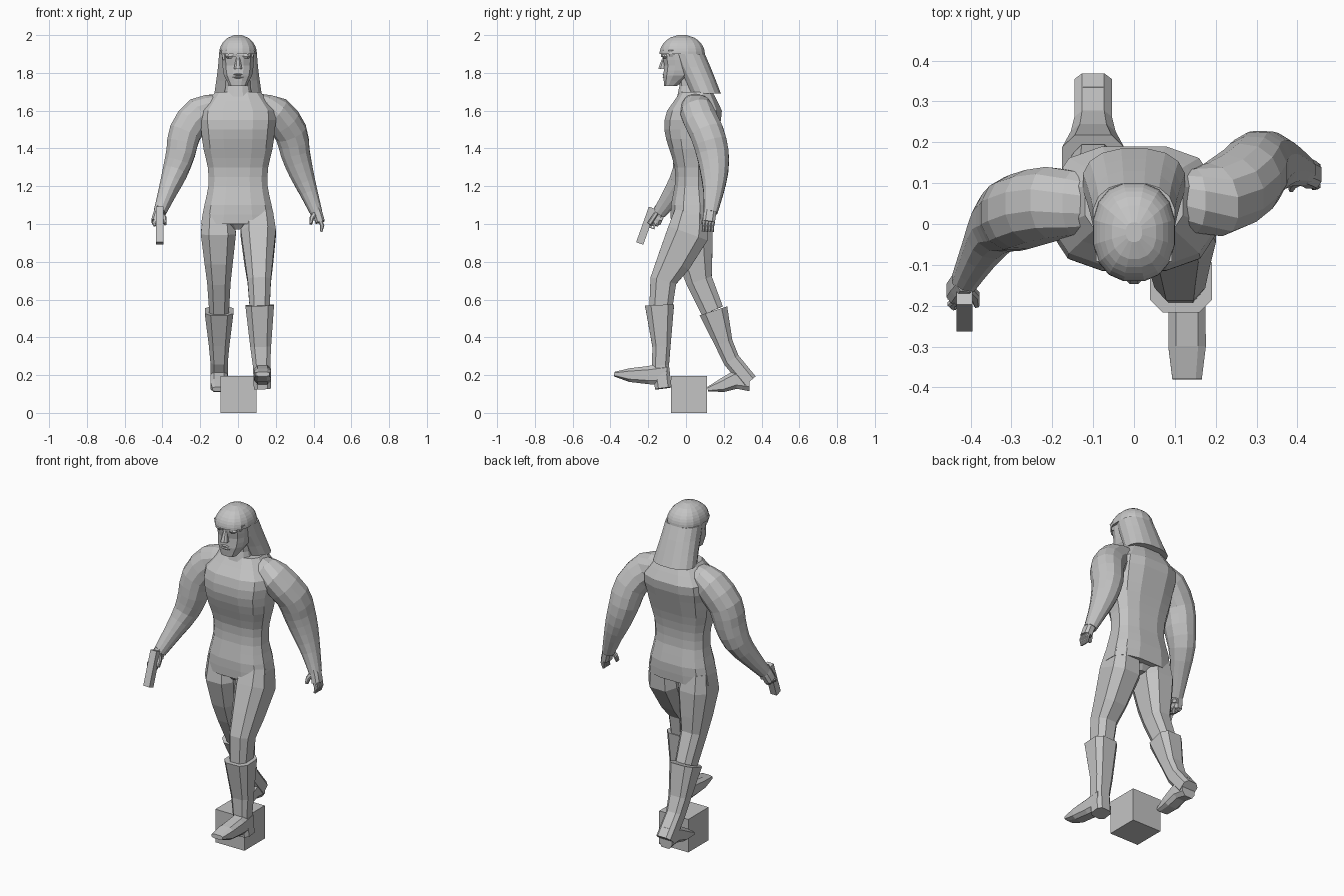
import bpy, bmesh
from math import cos, sin, pi, sqrt, copysign
from mathutils import Vector

cube = bpy.data.objects.get("Cube")
if cube:
    bpy.data.objects.remove(cube, do_unlink=True)

grey = bpy.data.materials.new("plain_grey")
grey.use_nodes = True
grey.diffuse_color = (0.55, 0.55, 0.55, 1)
shader = grey.node_tree.nodes["Principled BSDF"]
shader.inputs["Base Color"].default_value = grey.diffuse_color


def spread(start, end, count):
    """Evenly spaced values."""
    return [start + (end - start) * i / (count - 1) for i in range(count)]


def refine(values):
    """Insert a smoothly interpolated value between each pair."""
    last = len(values) - 1
    result = []
    for i in range(last):
        here, after = values[i], values[i + 1]
        outer = values[max(i - 1, 0)] + values[min(i + 2, last)]
        result += [here, (9 * (here + after) - outer) / 16]
    return result + [values[last]]


def outline(sides, square):
    """Rounded polygon with flat front, back and sides."""
    points = []
    for i in range(sides):
        angle = 2 * pi * (i + 0.5) / sides
        points.append([copysign(abs(f) ** square, f) for f in (cos(angle), sin(angle))])
    size = max(u for u, v in points)
    return [(u / size, v / size) for u, v in points]


def skin(name, frames, sides, square):
    """Join rings, each given as a centre and two half axes."""
    bm = bmesh.new()
    shape = outline(sides, square)
    rings = [[bm.verts.new(mid + across * u + along * v) for u, v in shape]
             for mid, across, along in frames]
    for low, high in zip(rings, rings[1:]):
        for i in range(sides):
            bm.faces.new((low[i - 1], low[i], high[i], high[i - 1]))
    bm.faces.new(rings[0])
    bm.faces.new(rings[-1])
    bmesh.ops.recalc_face_normals(bm, faces=bm.faces)
    mesh = bpy.data.meshes.new(name)
    bm.to_mesh(mesh)
    bm.free()
    mesh.materials.append(grey)
    bpy.context.collection.objects.link(bpy.data.objects.new(name, mesh))


def level(name, bottom, top, wide, front, back, x=0, sides=12, square=0.8, smooth=False):
    """Level rings at even heights, with half widths and side profiles."""
    if smooth:
        wide, front, back = refine(wide), refine(front), refine(back)
    frames = []
    for z, w, f, b in zip(spread(bottom, top, len(wide)), wide, front, back):
        frames.append((Vector((x, (f + b) / 2, z)), Vector((w, 0, 0)), Vector((0, (b - f) / 2, 0))))
    skin(name, frames, sides, square)


def tube(name, x, y, z, wide, deep, sides=8, square=0.7, smooth=False):
    """Rings square to a path; single numbers hold along its length."""
    rows = [v if isinstance(v, list) else [v] * len(y) for v in (x, y, z, wide, deep)]
    if smooth:
        rows = [refine(row) for row in rows]
    path = [Vector(p) for p in zip(*rows[:3])]
    frames = []
    for i, (mid, w, d) in enumerate(zip(path, rows[3], rows[4])):
        ahead = (path[min(i + 1, len(path) - 1)] - path[max(i - 1, 0)]).normalized()
        across = Vector((1, 0, 0))
        across = (across - ahead * across.dot(ahead)).normalized()
        frames.append((mid, across * w, across.cross(ahead) * d))
    skin(name, frames, sides, square)


# Stand block
tube("stand_block", x=.003, y=[.015, .015], z=[0, .195], wide=.095, deep=.095, sides=4)

# Torso and neck
level("torso", bottom=1, top=1.7, smooth=True, square=0.7,
      wide=[.195, .178, .157, .16, .183, .195, .198, .12],
      front=[-.08, -.08, -.06, -.06, -.09, -.115, -.1, -.03],
      back=[.135, .14, .12, .12, .14, .17, .19, .14])
level("crotch", bottom=.97, top=1.02, wide=[.03, .1], front=[-.04, -.08], back=[.08, .12])
level("neck", bottom=1.66, top=1.8, wide=[.08, .065, .065],
      front=[-.05, -.035, -.04], back=[.1, .08, .08])

# Head and face
level("head", bottom=1.73, top=1.95, smooth=True,
      wide=[.045, .074, .082, .085, .08],
      front=[-.115, -.12, -.115, -.125, -.115],
      back=[-.05, .04, .06, .07, .07])
level("nose", bottom=1.82, top=1.89, sides=8,
      wide=[.022, .015, .009], front=[-.147, -.135, -.12], back=[-.1, -.1, -.1])
for name, z in ("lower_lip", 1.77), ("upper_lip", 1.785):
    level(name, bottom=z, top=z + .012, sides=8,
          wide=[.02, .03, .02], front=[-.118, -.125, -.118], back=[-.1, -.1, -.1])
for side, sign in ("left", 1), ("right", -1):
    level(side + "_brow", bottom=1.875, top=1.9, x=sign * .04, sides=8,
          wide=[.015, .028, .02], front=[-.118, -.126, -.122], back=[-.08, -.08, -.08])

# Hair: domed crown, long mane and uneven fringe
dome = [sqrt(1 - t * t) for t in spread(0, .98, 8)]
level("hair_crown", bottom=1.9, top=2, sides=16, square=0.85, wide=[.1 * r for r in dome],
      front=[-.02 - .12 * r for r in dome], back=[-.02 + .12 * r for r in dome])
level("hair_mane", bottom=1.69, top=1.9, sides=16, square=0.85, wide=[.125, .115, .106, .1],
      front=[.02, -.01, -.045, -.07], back=[.185, .158, .13, .1])
for i, x in enumerate(spread(-.075, .075, 6)):
    front = -.137 + 8 * x * x
    tip = 1.885 + .015 * (i % 2) - 3 * x * x
    level("fringe_lock", bottom=tip, top=1.92, x=x, sides=4, wide=[.004, .018],
          front=[front + .004, front], back=[front + .02, front + .05])

# Legs, boots and feet share their girths; the stride differs
stride = {
    "left": dict(hip=.105, shin=.115, foot=.13,
                 leg_y=[.03, .01, -.065, -.12, -.135], shaft_y=[-.14, -.13, -.135, -.12],
                 shaft_z=[.57, .35, .25, .13],
                 foot_y=[-.1, -.2, -.3, -.38], foot_z=[.205, .2, .2, .205]),
    "right": dict(hip=-.105, shin=-.1, foot=-.1,
                  leg_y=[.03, .03, .05, .07, .14], shaft_y=[.145, .2, .24, .335],
                  shaft_z=[.54, .37, .28, .165],
                  foot_y=[.335, .26, .19, .115], foot_z=[.175, .175, .145, .125])}
for side, s in stride.items():
    tube(side + "_leg", x=spread(s["hip"], s["shin"], 5), y=s["leg_y"],
         z=[1.06, .95, .8, .7, .54], wide=[.08, .093, .075, .062, .052],
         deep=[.09, .11, .09, .07, .06])
    tube(side + "_boot", x=spread(s["shin"], s["foot"], 4), y=s["shaft_y"], z=s["shaft_z"],
         wide=[.076, .055, .046, .046], deep=[.077, .048, .045, .044], square=0.6)
    tube(side + "_foot", x=s["foot"], y=s["foot_y"], z=s["foot_z"],
         wide=[.042, .045, .046, .036], deep=[.06, .048, .036, .012], square=0.6)

# Arms mirror each other apart from their swing
swing = {"left": (1, [.06, .06, .11, .14, .15, .145, .13]),
         "right": (-1, [.05, .05, .03, .02, 0, -.065, -.14])}
for side, (sign, y) in swing.items():
    tube(side + "_arm", y=y,
         x=[sign * x for x in (.1, .2, .28, .303, .335, .375, .415)],
         z=[1.64] + spread(1.59, 1.06, 6),
         wide=[.05, .085, .085, .077, .065, .047, .032],
         deep=[.07, .088, .09, .086, .073, .053, .036], sides=12, square=0.9, smooth=True)


def hand(side, sign, y, lean, length):
    """Palm, four fingers and a thumb hanging from the wrist."""
    wrist, knuckle = 1.08, 1.01
    tube(side + "_palm", x=[sign * .412, sign * .425, sign * .435],
         y=spread(y, y - lean, 3), z=spread(wrist, knuckle, 3), wide=.025, deep=.033)
    for across in spread(-.024, .024, 4):
        start = y - lean + across
        tube(side + "_finger", x=[sign * .435, sign * .446, sign * .44],
             y=spread(start, start - lean / 2, 3),
             z=spread(knuckle + .01, knuckle - length, 3), wide=[.012, .011, .006], deep=.008)
    tube(side + "_thumb", x=[sign * .41, sign * .39, sign * .385],
         y=spread(y - .02, y - lean - .03, 3), z=spread(1.06, 1, 3),
         wide=[.014, .012, .007], deep=.012)


hand("left", 1, y=.13, lean=.01, length=.05)
hand("right", -1, y=-.135, lean=.03, length=.02)

# Pistol pointing down
tube("pistol_slide", x=-.415, y=[-.245, -.178], z=[.897, 1.085], wide=.02, deep=.02, sides=4)
tube("pistol_grip", x=-.415, y=[-.185, -.12], z=[1.06, 1.035], wide=.015, deep=.02, sides=4)
tube("trigger_guard", x=-.415, y=[-.21, -.17, -.155], z=[.99, .975, 1.04],
     wide=.008, deep=.005, sides=4)
